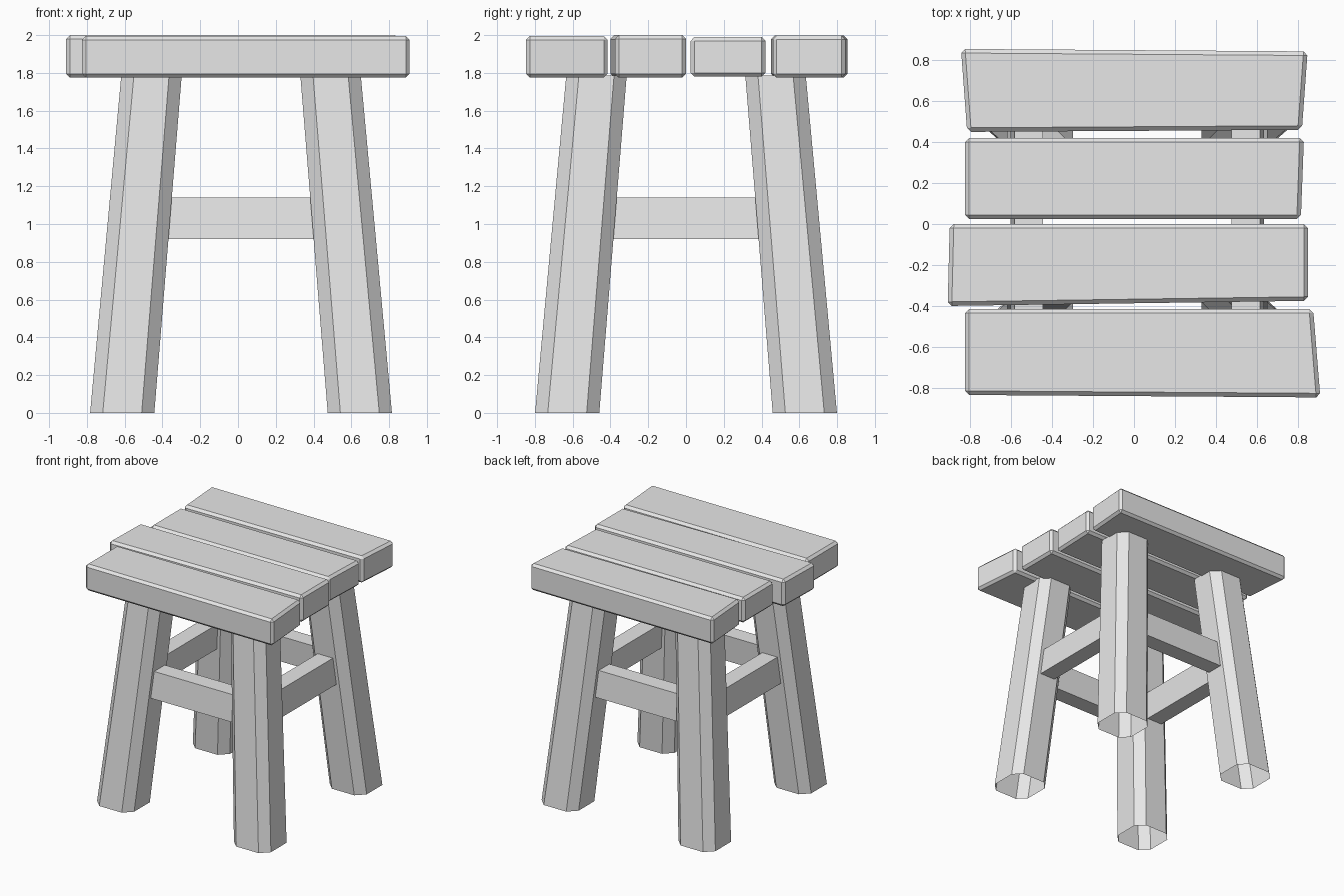
import bpy, bmesh
from mathutils import Vector

cube = bpy.data.objects.get("Cube")
if cube:
    bpy.data.objects.remove(cube)

grey = bpy.data.materials.new("plain_grey")
grey.use_nodes = True
grey.diffuse_color = (0.8, 0.8, 0.8, 1)
grey.node_tree.nodes["Principled BSDF"].inputs["Base Color"].default_value = (0.8, 0.8, 0.8, 1)

CENTRE_X = 0.016
LEG_TOP = 1.785


def loft(name, low, high, caps=True, bevel=0):
    """Join two matching rings of points into a solid or an open tube."""
    bm = bmesh.new()
    a = [bm.verts.new(p) for p in low]
    b = [bm.verts.new(p) for p in high]
    n = len(a)
    for i in range(n):
        j = (i + 1) % n
        bm.faces.new((a[i], a[j], b[j], b[i]))
    if caps:
        bm.faces.new(a[::-1])
        bm.faces.new(b)
    bmesh.ops.recalc_face_normals(bm, faces=bm.faces)
    if bevel:
        bmesh.ops.bevel(bm, geom=bm.edges[:], offset=bevel, segments=1,
                        affect='EDGES', clamp_overlap=True)
    mesh = bpy.data.meshes.new(name)
    bm.to_mesh(mesh)
    bm.free()
    mesh.materials.append(grey)
    obj = bpy.data.objects.new(name, mesh)
    bpy.context.collection.objects.link(obj)
    return obj


def spread(z):
    """Distance of a leg's axis from the middle at height z."""
    return 0.629 - 0.154 * z / 1.775


def leg_ring(sx, sy, z):
    """Square section with cut corners, slimmer towards the top."""
    h = 0.17 - 0.01 * z / LEG_TOP
    c = h - 0.067
    corners = [(h, -c), (h, c), (c, h), (-c, h), (-h, c), (-h, -c), (-c, -h), (c, -h)]
    d = spread(z)
    return [Vector((CENTRE_X + sx * d + x, sy * d + y, z)) for x, y in corners]


# Splayed legs, open at both ends
for sy, depth in ((-1, "front"), (1, "back")):
    for sx, side in ((-1, "right"), (1, "left")):
        loft(f"{depth}_{side}_leg", leg_ring(sx, sy, 0), leg_ring(sx, sy, LEG_TOP), caps=False)


# Stretchers, leaning with the legs
def stretcher_ring(axis, side, z):
    d, half, w = side * spread(z), 0.46, 0.07
    ring = [(-half, d - w), (half, d - w), (half, d + w), (-half, d + w)]
    if axis == "y":
        ring = [(y, x) for x, y in ring]
    return [Vector((CENTRE_X + x, y, z)) for x, y in ring]


for name, axis, side in (("front", "x", -1), ("back", "x", 1),
                         ("right", "y", -1), ("left", "y", 1)):
    loft(name + "_stretcher", stretcher_ring(axis, side, 0.92), stretcher_ring(axis, side, 1.14))

# Uneven seat planks: corner outline, bottom height, top height
planks = {
    "front_plank": ([(-.825, -.835), (.91, -.847), (.875, -.415), (-.825, -.415)], 1.775, 1.995),
    "front_middle_plank": ([(-.91, -.4), (.85, -.375), (.85, 0), (-.9, 0)], 1.775, 2.0),
    "back_middle_plank": ([(-.825, .025), (.815, .025), (.83, .42), (-.825, .42)], 1.78, 1.99),
    "back_plank": ([(-.815, .45), (.82, .46), (.848, .843), (-.845, .855)], 1.775, 1.997),
}
for name, (outline, low, high) in planks.items():
    loft(name, [Vector((x, y, low)) for x, y in outline],
         [Vector((x, y, high)) for x, y in outline], bevel=0.02)
